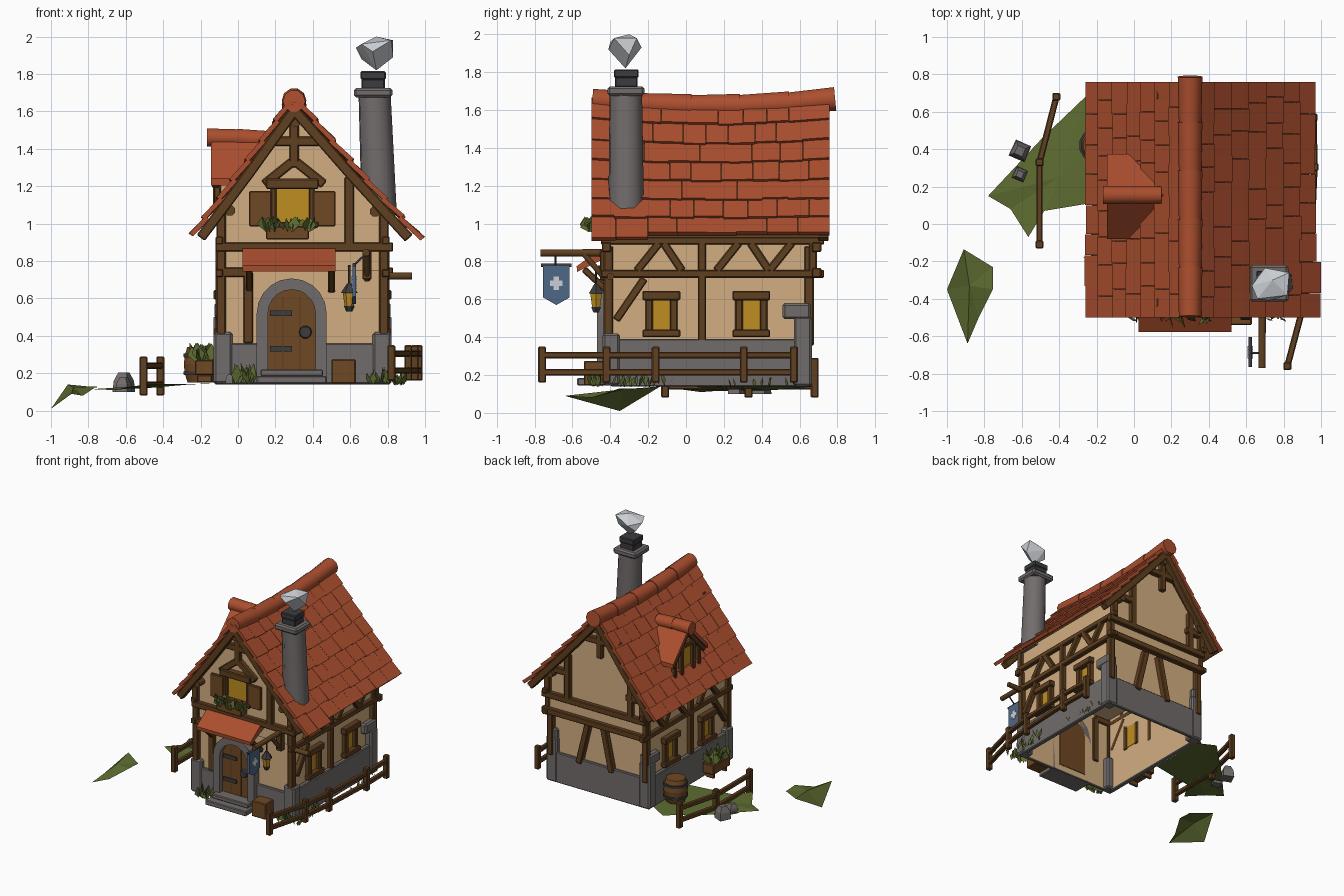
import bpy, bmesh, math, random
from mathutils import Vector as V, Matrix as M

if "Cube" in bpy.data.objects:
    bpy.data.objects.remove(bpy.data.objects["Cube"])
random.seed(4)
rnd = random.uniform

def mat(name, r, g, b):
    m = bpy.data.materials.new(name); m.diffuse_color = (r, g, b, 1); return m
ROOF = mat("roof red", .41, .077, .028); WALL = mat("plaster tan", .65, .43, .22)
WOOD = mat("timber brown", .115, .05, .014); PLANK = mat("plank brown", .16, .065, .017)
STONE = mat("stone grey", .17, .15, .15); GLASS = mat("window yellow", .52, .27, .015)
GREEN = mat("leaf green", .11, .15, .03); IRON = mat("iron black", .045, .045, .05)
SMOKE = mat("smoke white", .6, .63, .66); BLUE = mat("banner blue", .075, .135, .24)

def finish(name, bm, m, smooth=False, fix=True):
    if fix: bmesh.ops.recalc_face_normals(bm, faces=bm.faces[:])
    me = bpy.data.meshes.new(name); bm.to_mesh(me); bm.free()
    me.materials.append(m)
    o = bpy.data.objects.new(name, me); bpy.context.collection.objects.link(o)
    if smooth:
        bpy.ops.object.select_all(action='DESELECT'); o.select_set(True)
        bpy.context.view_layer.objects.active = o
        bpy.ops.object.shade_smooth_by_angle(angle=math.radians(50))
    return o

def boxes(name, m, items, bevel=0.0):
    """items: (x0, x1, y0, y1, z0, z1)"""
    bm = bmesh.new()
    for x0, x1, y0, y1, z0, z1 in items:
        bmesh.ops.create_cube(bm, size=1, matrix=M.Translation(((x0+x1)/2, (y0+y1)/2, (z0+z1)/2))
                              @ M.Diagonal((x1-x0, y1-y0, z1-z0, 1)))
    if bevel:
        bmesh.ops.bevel(bm, geom=bm.edges[:], offset=bevel, segments=1, affect='EDGES')
    return finish(name, bm, m)

def beams(name, m, segs, w=.045, bevel=.006):
    bm = bmesh.new()
    for p, q in segs:
        p, q = V(p), V(q); d = q - p
        bmesh.ops.create_cube(bm, size=1, matrix=M.Translation((p+q)/2)
            @ d.to_track_quat('Z', 'Y').to_matrix().to_4x4() @ M.Diagonal((w, w, d.length, 1)))
    bmesh.ops.bevel(bm, geom=bm.edges[:], offset=bevel, segments=1, affect='EDGES')
    return finish(name, bm, m)

def rods(name, m, segs, n=8):
    """segs: (p, q, r1, r2)"""
    bm = bmesh.new()
    for p, q, r1, r2 in segs:
        p, q = V(p), V(q); d = q - p
        bmesh.ops.create_cone(bm, cap_ends=True, segments=n, radius1=r1, radius2=r2, depth=d.length,
            matrix=M.Translation((p+q)/2) @ d.to_track_quat('Z', 'Y').to_matrix().to_4x4()
            @ M.Rotation(math.pi/n, 4, 'Z'))
    return finish(name, bm, m, True)

def prism(name, m, pts, axis, a, b, open_bottom=False):
    """extrude a 2D profile: axis y uses (x, z) points, axis x uses (y, z) points"""
    f = (lambda p, k: (p[0], k, p[1])) if axis == 'y' else (lambda p, k: (k, p[0], p[1]))
    bm = bmesh.new()
    A = [bm.verts.new(f(p, a)) for p in pts]; B = [bm.verts.new(f(p, b)) for p in pts]
    bm.faces.new(A); bm.faces.new(B)
    for i in range(len(pts)):
        j = (i+1) % len(pts); bm.faces.new((A[i], A[j], B[j], B[i]))
    bmesh.ops.recalc_face_normals(bm, faces=bm.faces[:])
    if open_bottom:
        bmesh.ops.delete(bm, geom=[x for x in bm.faces if x.normal.z < -.9], context='FACES')
    return finish(name, bm, m, fix=False)

def hull(name, m, pts):
    bm = bmesh.new()
    for p in pts: bm.verts.new(p)
    bmesh.ops.convex_hull(bm, input=bm.verts[:]); return finish(name, bm, m)

def tuft(name, c, spread, h, n, wide=.02):
    bm = bmesh.new()
    for _ in range(n):
        b = V(c) + V((rnd(-1, 1)*spread[0], rnd(-1, 1)*spread[1], 0)); a = rnd(0, 6.3)
        s = V((math.cos(a), math.sin(a), 0))*wide; k = rnd(.6, 1)*h
        lean = V((rnd(-.4, .4), rnd(-.4, .4), 1))*k
        bm.faces.new([bm.verts.new(v) for v in (b, b+lean*.5+s, b+lean, b+lean*.5-s)])
    return finish(name, bm, GREEN)

# house shell, open underneath
prism("lower_walls", WALL, [(-.08, .15), (.77, .15), (.77, .77), (-.08, .77)], 'y', -.40, .63, True)
prism("upper_walls", WALL, [(-.09, .75), (.78, .75), (.78, 1.07), (.3, 1.56), (-.09, 1.07)], 'y', -.41, .68, True)

# stone base and corner stones
boxes("stone_base", STONE, [(-.12, .12, -.43, -.403, .145, .36), (.46, .81, -.43, -.403, .145, .36),
    (-.12, .81, .633, .66, .14, .39), (-.12, -.083, -.40, .64, .14, .39), (.773, .81, -.40, .64, .14, .39)], .006)
q = []
for x0, x1 in ((-.13, -.03), (.72, .82)):
    q += [(x0, x1, -.44, -.35, .145, .42), (x0, x1, .57, .665, .14, .51), (x0+.005, x1-.005, .51, .66, .495, .58)]
boxes("corner_stones", STONE, q, .012)
boxes("door_steps", STONE, [(.10, .475, -.575, -.40, .145, .185), (.12, .455, -.52, -.40, .185, .22)], .006)

# roof: point on slope s at fraction t from ridge to eave, raised by h
def P(s, t, y, h):
    w = .53 if s < 0 else .645
    sag = .035*((y-.13)/.63)**2*(1-t)
    n = V((s*.71, 0, w)).normalized()
    return V((.3+s*w*t, y, 1.615+sag-.69*(1.05*t-.05*t*t))) + n*h
bm = bmesh.new(); under = bmesh.new()
for s in (-1, 1):
    rows = 7
    for r in range(rows):
        y = -.50
        while y < .75:
            y1 = min(y + rnd(.11, .17), .76)
            if .76 - y1 < .07: y1 = .76
            t0, t1 = r/rows, (r+1)/rows + rnd(.008, .02)
            if r == rows-1: t1 = 1.035 if s > 0 and y < -.3 else 1 + rnd(-.012, .003)
            k = rnd(0, .005); v = []
            for t, lo in ((t0, 0), (t1, .012+k)):
                for yy in (y+.001, y1-.001):
                    v += [bm.verts.new(P(s, t, yy, lo)), bm.verts.new(P(s, t, yy, lo+.026))]
            for f in ((0, 1, 3, 2), (4, 6, 7, 5), (0, 4, 5, 1), (2, 3, 7, 6), (1, 5, 7, 3), (0, 2, 6, 4)):
                bm.faces.new([v[i] for i in f])
            y = y1
    for i in range(4):
        for y in (-.49, .13):
            under.faces.new([under.verts.new(P(s, a, b, -.004)) for a, b in
                ((i/4, y), (i/4+.245, y), (i/4+.245, y+.62), (i/4, y+.62))])
finish("roof_tiles", bm, ROOF); finish("roof_underside", under, WOOD)
ys = [-.495, -.24, .02, .28, .54, .782]
rods("ridge_tiles", ROOF, [(P(1, 0, a, .02)-V((.015, 0, .008)), P(1, 0, b+.006, .02)-V((.015, 0, .008)), .060, .066)
                           for a, b in zip(ys, ys[1:])], 10)
seg = []
for s in (-1, 1):
    for y in (-.465, .725):
        seg += [(P(s, a, y, -.025), P(s, b, y, -.025)) for a, b in ((0, .5), (.48, .98))]
beams("barge_boards", WOOD, seg, .055)
rods("purlins", WOOD, [(P(s, t, -.48, -.06), P(s, t, .74, -.06), .03, .03) for s in (-1, 1) for t in (.08, .74)])

# timber frame on front and back gables
for name, y, yl in (("front", -.42, -.41), ("back", .69, .65)):
    seg = [((-.12, y, .875), (.83, y, .875)), ((.12, y, 1.44), (.48, y, 1.44)), ((.3, y, 1.30), (.3, y, 1.56)),
           ((.595, y, .88), (.595, y, 1.25))]
    for x in (-.09, .78):
        seg += [((x, yl, .36), (x, yl, .88)), ((x, y, .86), (x, y, 1.06))]
    if y < 0:
        seg += [((.055, yl, .36), (.055, yl, .74)), ((-.09, yl, .74), (.06, yl, .74)), ((.69, y-.01, .70), (.69, y-.01, .86)),
                ((.14, y, 1.21), (.29, y, 1.33)), ((.46, y, 1.21), (.31, y, 1.33))]
    else:
        seg += [((-.12, .69, .74), (.83, .69, .74)), ((.22, yl, .36), (.30, yl, .73)), ((.52, yl, .36), (.43, yl, .73)),
                ((.02, y, .88), (.02, y, 1.2)), ((-.08, y, 1.04), (.06, y, 1.04)), ((.60, y, 1.1), (.77, y, 1.1))]
    beams(name+"_timbers", WOOD, seg, .05)
# timber frame on both sides
for name, x in (("left", -.10), ("right", .79)):
    seg = [((x, -.45, .735), (x, .73, .735)), ((x, -.45, .91), (x, .73, .91)), ((x, .085, .38), (x, .085, .74)),
           ((x, -.37, .49), (x, -.22, .71)), ((x, .67, .74), (x, .67, .92))]
    for y in (-.20, .22, .50):
        seg.append(((x, y-.06, .75), (x, y+.06, .90)))
    seg += [((x, -.02, .75), (x, -.12, .90)), ((x, .44, .75), (x, .34, .90)), ((x, .085, .75), (x, .085, .9))]
    beams(name+"_timbers", WOOD, seg, .042)
rods("rail_ends", WOOD, [((.79, -.4, .72), (.93, -.4, .72), .02, .02)])

# side windows, same on both sides
for name, x, s in (("left", -.08, -1), ("right", .77, 1)):
    for i, y in enumerate((-.13, .345)):
        a, b = sorted((x-.004*s, x+.005*s)); c, d = sorted((x-.01*s, x+.035*s)); e, f = sorted((x, x+.05*s))
        boxes(f"{name}_window_glass_{i}", GLASS, [(a, b, y-.055, y+.055, .43, .61)])
        boxes(f"{name}_window_frame_{i}", WOOD, [(c, d, y-.085, y-.045, .42, .61), (c, d, y+.045, y+.085, .42, .61),
            (e, f, y-.10, y+.10, .595, .645), (e, f, y-.10, y+.10, .40, .44)], .006)

# gable window, shutters and flower box
boxes("gable_window_glass", GLASS, [(.20, .385, -.418, -.409, 1.0, 1.19)])
boxes("gable_window_frame", WOOD, [(.15, .43, -.46, -.40, 1.185, 1.24), (.175, .205, -.445, -.40, 1, 1.19),
    (.38, .41, -.445, -.40, 1, 1.19), (.15, .43, -.46, -.40, .98, 1.01)], .006)
boxes("shutters", PLANK, [(.06, .18, -.45, -.425, .985, 1.175), (.40, .52, -.45, -.425, .985, 1.175)], .005)
boxes("flower_box", PLANK, [(.15, .38, -.50, -.42, .915, .985)], .006)
tuft("flower_box_leaves", (.265, -.48, .955), (.12, .035), .085, 36, .04)

# door with stone arch
arc = lambda r, n=10: [(.287+r*math.cos(math.pi*i/n), .52+r*math.sin(math.pi*i/n)) for i in range(n+1)]
o, i = arc(.187), arc(.127)
prism("door_arch", STONE, [(o[0][0], .15)] + o + [(o[-1][0], .15), (i[-1][0], .15)] + i[::-1] + [(i[0][0], .15)], 'y', -.47, -.40)
prism("door", PLANK, [(i[0][0], .2)] + i + [(i[-1][0], .2)], 'y', -.43, -.395)
boxes("door_hinges", IRON, [(.17, .29, -.44, -.43, z, z+.03) for z in (.315, .505)])
boxes("door_gaps", WOOD, [(x, x+.008, -.434, -.43, .22, .61) for x in (.235, .325)])
rods("door_knocker", IRON, [((.36, -.43, .42), (.36, -.45, .42), .035, .03)], 10)

# porch roof over the door
prism("porch_roof", ROOF, [(-.40, .875), (-.45, .865), (-.578, .775), (-.575, .745), (-.40, .83)], 'x', .025, .52)
beams("porch_brackets", WOOD, [((x, -.41, .64), (x, -.54, .76)) for x in (.06, .50)], .035)

# dormer on the left slope
prism("dormer_walls", WALL, [(0, 1.0), (.31, 1.0), (.31, 1.26), (.155, 1.44), (0, 1.26)], 'x', -.10, .2)
prism("dormer_roof", ROOF, [(-.08, 1.24), (.155, 1.48), (.375, 1.24), (.375, 1.205), (.155, 1.44), (-.08, 1.205)], 'x', -.145, .16)
rods("dormer_ridge", ROOF, [((-.165, .155, 1.46), (0, .155, 1.458), .053, .05), ((-.01, .155, 1.458), (.145, .155, 1.45), .053, .05)])
boxes("dormer_glass", GLASS, [(-.108, -.099, .09, .22, 1.10, 1.31)])
beams("dormer_timbers", WOOD, [((-.11, y, 1.0), (-.11, y, 1.25)) for y in (.0, .31)] +
      [((-.115, y, 1.08), (-.115, y, 1.32)) for y in (.08, .23)] +
      [((-.115, .05, 1.32), (-.115, .26, 1.32)), ((-.115, 0, 1.08), (-.115, .31, 1.08)),
       ((-.12, -.06, 1.20), (-.12, .155, 1.42)), ((-.12, .36, 1.20), (-.12, .155, 1.42))], .036)

# chimney and smoke
rods("chimney", STONE, [((.755, -.316, 1.05), (.73, -.318, 1.70), .099, .090)])
boxes("chimney_cap", STONE, [(.62, .825, -.415, -.22, 1.675, 1.725)], .012)
boxes("chimney_pot", IRON, [(.66, .785, -.375, -.255, 1.72, 1.775), (.655, .79, -.38, -.25, 1.77, 1.815)], .006)
hull("smoke", SMOKE, [(.63, -.33, 1.94), (.66, -.40, 1.96), (.74, -.30, 2.0), (.83, -.26, 1.98), (.82, -.38, 1.98), (.83, -.30, 1.89),
    (.74, -.32, 1.82), (.72, -.41, 1.92), (.70, -.235, 1.93), (.66, -.28, 1.88)])

# banner on a pole, and lantern
rods("banner_pole", WOOD, [((.685, -.40, .845), (.685, -.77, .845), .022, .02), ((.69, -.42, .70), (.69, -.54, .84), .016, .016)])
rods("banner_rod", IRON, [((.622, -.765, .78), (.622, -.605, .78), .011, .011), ((.622, -.69, .78), (.685, -.69, .84), .006, .006)])
prism("banner", BLUE, [(-.755, .775), (-.615, .775), (-.615, .61), (-.685, .57), (-.755, .61)], 'x', .612, .632)
boxes("banner_emblem", SMOKE, [(.608, .636, -.718, -.652, .67, .70), (.608, .636, -.70, -.67, .65, .72)])
rods("lantern_glass", GLASS, [((.595, -.475, .555), (.595, -.475, .635), .024, .036)], 6)
rods("lantern_metal", IRON, [((.595, -.475, .53), (.595, -.475, .56), .016, .03), ((.595, -.475, .63), (.595, -.475, .68), .045, .012),
    ((.595, -.475, .67), (.595, -.475, .78), .006, .006), ((.595, -.475, .77), (.595, -.40, .77), .009, .009)], 6)

# fences
def fence(name, pts, z0, z1, heights):
    beams(name+"_posts", WOOD, [((x, y, z0), (x, y, z1)) for x, y in pts], .042)
    beams(name+"_rails", WOOD, [((a[0], a[1], z), (b[0], b[1], z)) for a, b in zip(pts, pts[1:]) for z in heights], .034)
fence("right_fence", [(.82, -.76), (.91, -.42), (.945, -.16), (.965, .305), (.96, .57)], .16, .35, (.215, .305))
fence("left_fence", [(-.415, .68), (-.505, .33), (-.505, -.11)], .08, .29, (.14, .24))

# barrel, crate and planter
prof = [(.15, .072), (.20, .088), (.25, .093), (.30, .086), (.34, .074)]
rods("barrel", PLANK, [((-.2, .42, a[0]), (-.2, .42, b[0]), a[1], b[1]) for a, b in zip(prof, prof[1:])], 12)
rods("barrel_hoops", IRON, [((-.2, .42, z), (-.2, .42, z+.02), .093, .095) for z in (.19, .285)], 12)
boxes("crate", PLANK, [(.50, .63, -.54, -.43, .145, .275)], .006)
boxes("planter", PLANK, [(-.23, -.13, -.25, -.03, .19, .27), (-.22, -.14, -.23, -.21, .15, .19), (-.22, -.14, -.07, -.05, .15, .19)], .005)
tuft("planter_leaves", (-.18, -.14, .25), (.04, .1), .12, 32, .035)

# rocks and greenery
for k, (x, y, r) in enumerate(((-.61, .39, .065), (-.61, .265, .048), (-.04, -.46, .03))):
    z = .10 if k < 2 else .145
    hull(f"rock_{k}", STONE, [(x+r*math.cos(a)*f, y+r*math.sin(a)*f, z+h*r) for h, f in ((0, 1), (.9, .9), (1.6, .5))
                              for a in (.4, 1.9, 3.5, 5.1)])
tuft("front_left_grass", (.03, -.47, .14), (.05, .03), .12, 18, .03)
tuft("front_right_grass", (.75, -.48, .14), (.07, .03), .10, 12, .02)
tuft("side_grass", (.86, -.28, .135), (.03, .2), .09, 24, .012)
tuft("side_grass_back", (.85, .38, .135), (.02, .2), .06, 10, .008)
def patch(name, c, rim):
    bm = bmesh.new(); m = bm.verts.new(c); v = [bm.verts.new(p) for p in rim]
    for k in range(len(v)): bm.faces.new((m, v[k], v[(k+1) % len(v)]))
    finish(name, bm, GREEN)
patch("grass_patch", (-.40, .25, .14), [(-.26, .68, .14), (-.49, .46, .12), (-.78, .15, .115), (-.66, .08, .11), (-.565, -.07, .13),
      (-.48, .07, .14), (-.12, .13, .145), (-.12, .6, .145)])
patch("outer_grass_patch", (-.88, -.33, .125), [(-.91, -.135, .14), (-.755, -.23, .125), (-.755, -.35, .13), (-.83, -.5, .08),
      (-.89, -.64, .09), (-1.0, -.35, .01)])

for m in bpy.data.materials:
    if m.users and not m.is_grease_pencil:
        m.use_nodes = True
        m.node_tree.nodes["Principled BSDF"].inputs["Base Color"].default_value = m.diffuse_color
